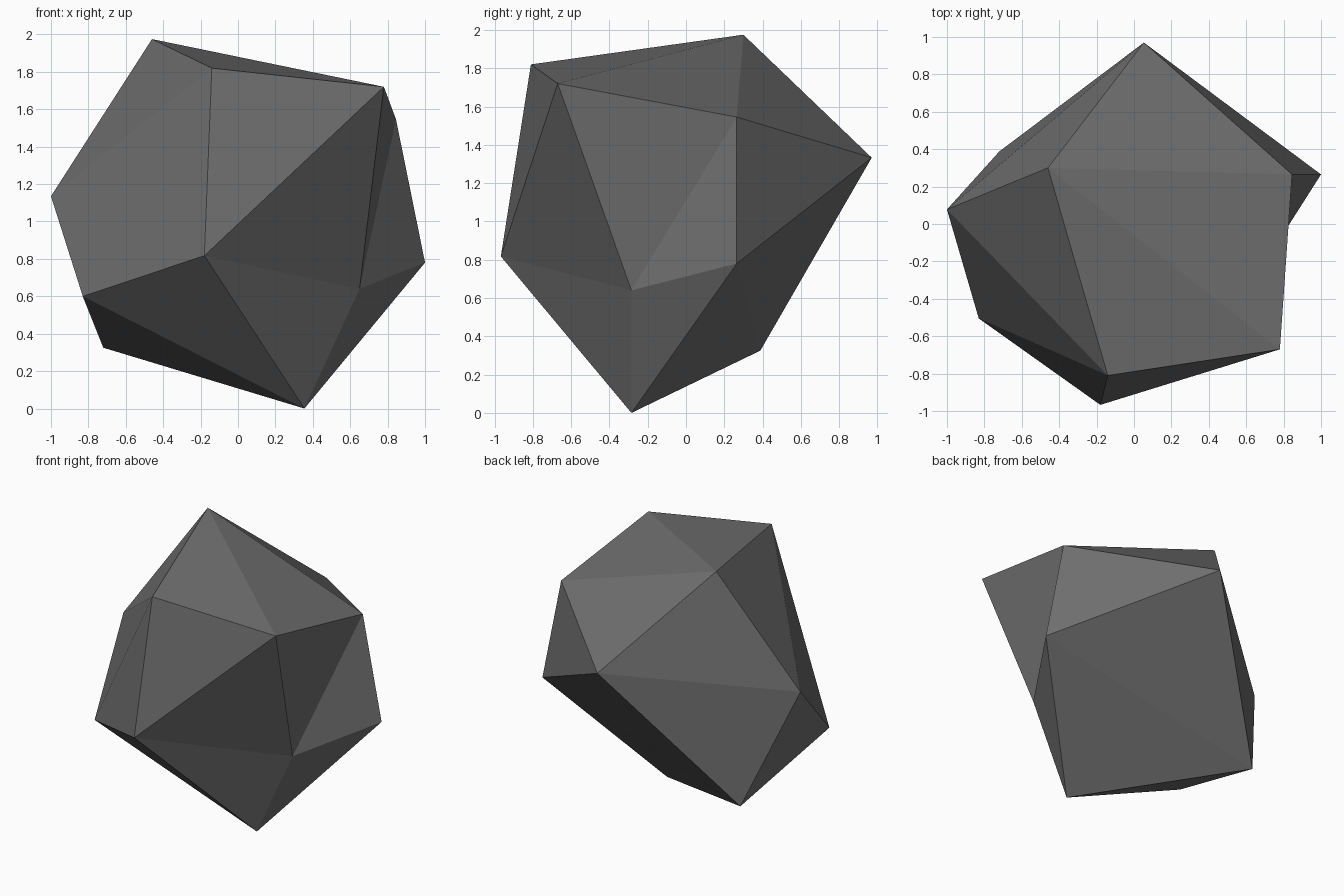
import bpy, bmesh

if "Cube" in bpy.data.objects:
    bpy.data.objects.remove(bpy.data.objects["Cube"])

# Distorted icosahedron: two poles and two staggered rings of five corners
front_pole = (-0.14, -0.81, 1.82)
back_pole = (1.0, 0.265, 0.78)
front_ring = [(-0.46, 0.30, 1.975), (0.78, -0.67, 1.72), (-0.18, -0.967, 0.817),
              (-0.83, -0.505, 0.60), (-1.0, 0.078, 1.135)]
back_ring = [(0.845, 0.265, 1.545), (0.65, -0.285, 0.64), (0.355, -0.285, 0.0),
             (-0.72, 0.388, 0.325), (0.053, 0.97, 1.333)]

bm = bmesh.new()
p, q = bm.verts.new(front_pole), bm.verts.new(back_pole)
a = [bm.verts.new(c) for c in front_ring]
b = [bm.verts.new(c) for c in back_ring]

# Caps at the poles and a zigzag band between the rings
for i in range(5):
    j = (i + 1) % 5
    for tri in ((p, a[i], a[j]), (a[i], b[i], a[j]),
                (a[j], b[i], b[j]), (q, b[j], b[i])):
        bm.faces.new(tri)
bmesh.ops.recalc_face_normals(bm, faces=bm.faces[:])

mesh = bpy.data.meshes.new("rock")
bm.to_mesh(mesh)
bm.free()

# Plain stone colour
stone = bpy.data.materials.new("dark grey stone")
stone.diffuse_color = (0.16, 0.16, 0.16, 1)
stone.use_nodes = True
stone.node_tree.nodes["Principled BSDF"].inputs["Base Color"].default_value = stone.diffuse_color
mesh.materials.append(stone)
rock = bpy.data.objects.new("rock", mesh)
bpy.context.collection.objects.link(rock)
